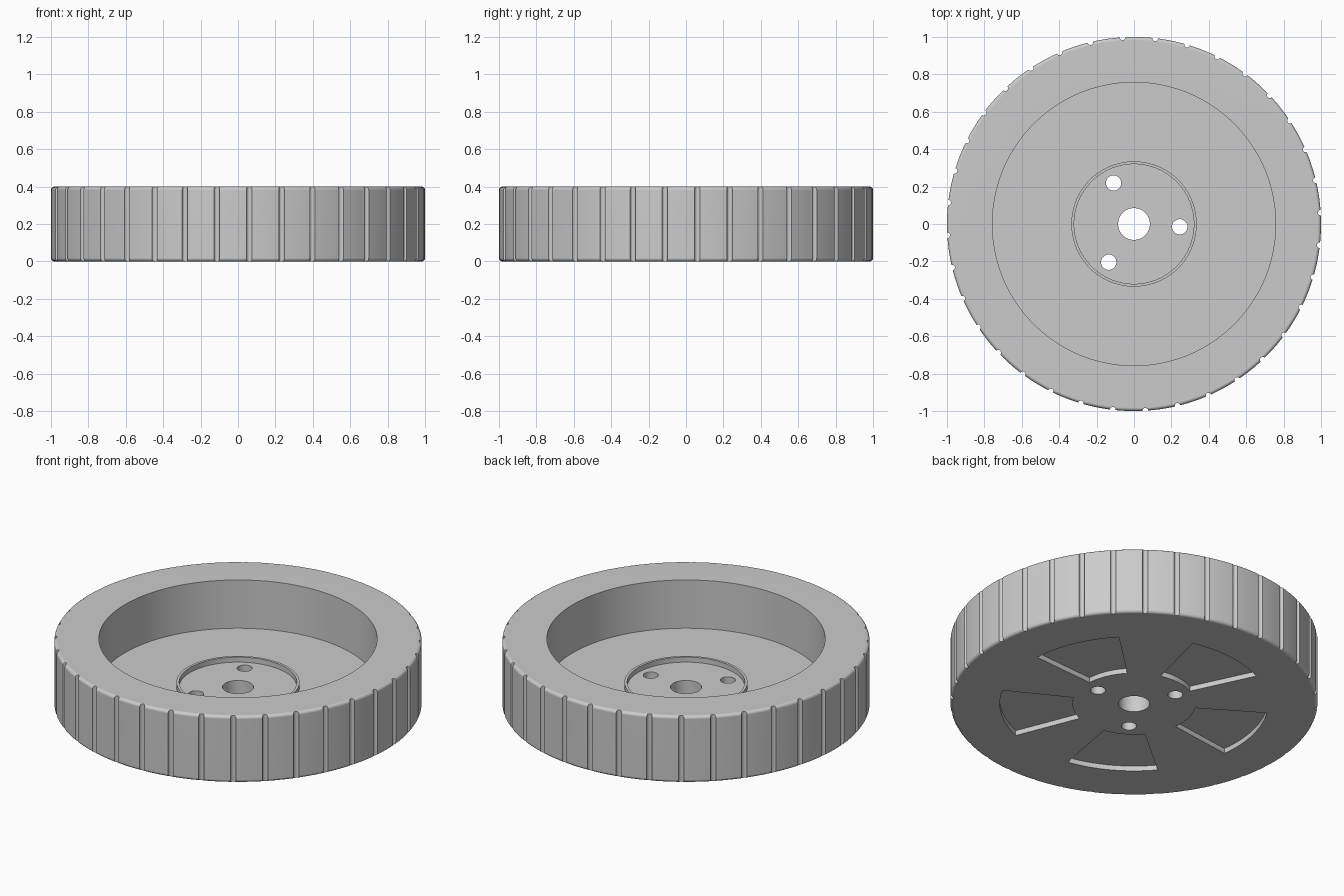
import bpy
import bmesh
from math import radians, cos, sin, pi

if "Cube" in bpy.data.objects:
    bpy.data.objects.remove(bpy.data.objects["Cube"])

HEIGHT = 0.40
FILLET = 0.018
FLOOR = 0.11
PHASE = 3.5  # angular offset of the tread grooves, degrees

grey = bpy.data.materials.new("light_grey")
grey.use_nodes = True
colour = (0.6, 0.6, 0.6, 1)
grey.diffuse_color = colour
shader = next(n for n in grey.node_tree.nodes if n.type == "BSDF_PRINCIPLED")
shader.inputs["Base Color"].default_value = colour
shader.inputs["Roughness"].default_value = 0.6


def polar(r, deg, cx=0.0, cy=0.0):
    return cx + r * cos(radians(deg)), cy + r * sin(radians(deg))


def make_object(name, bm):
    bmesh.ops.recalc_face_normals(bm, faces=bm.faces)
    mesh = bpy.data.meshes.new(name)
    bm.to_mesh(mesh)
    bm.free()
    mesh.materials.append(grey)
    obj = bpy.data.objects.new(name, mesh)
    bpy.context.collection.objects.link(obj)
    return obj


def lathe(name, profile, steps):
    bm = bmesh.new()
    verts = [bm.verts.new((r, 0, z)) for r, z in profile]
    edges = [bm.edges.new((v, verts[i - 1])) for i, v in enumerate(verts)]
    bmesh.ops.spin(bm, geom=verts + edges, cent=(0, 0, 0), axis=(0, 0, 1),
                   angle=2 * pi, steps=steps)
    bmesh.ops.remove_doubles(bm, verts=bm.verts, dist=0.0001)
    return make_object(name, bm)


def add_prism(bm, outline, z0, z1):
    low = [bm.verts.new((x, y, z0)) for x, y in outline]
    high = [bm.verts.new((x, y, z1)) for x, y in outline]
    bm.faces.new(low[::-1])
    bm.faces.new(high)
    for i in range(len(low)):
        bm.faces.new((low[i - 1], low[i], high[i], high[i - 1]))


def circle(r, cx, cy, sides):
    return [polar(r, 360 * i / sides, cx, cy) for i in range(sides)]


def sector(r_in, r_out, middle, span, steps=16):
    angles = [middle - span / 2 + span * i / steps for i in range(steps + 1)]
    return [polar(r_out, a) for a in angles] + [polar(r_in, a) for a in reversed(angles)]


# Wheel body: outer fillets, deep dish, raised hub ring and axle bore
def corner(z, start):
    return [polar(FILLET, start + 22.5 * i, 1 - FILLET, z) for i in range(5)]


profile = [(0.085, 0)]
profile += corner(FILLET, -90) + corner(HEIGHT - FILLET, 0)
profile += [(0.757, HEIGHT), (0.757, FLOOR),
            (0.335, FLOOR), (0.335, FLOOR + 0.03),
            (0.32, FLOOR + 0.03), (0.32, FLOOR), (0.085, FLOOR)]
wheel = lathe("wheel", profile, 180)

# Tread grooves, bolt holes and underside pockets
cut = bmesh.new()
for i in range(36):
    add_prism(cut, circle(0.015, *polar(1.0, PHASE + 10 * i), 16), -0.1, HEIGHT + 0.1)
for i in range(3):
    add_prism(cut, circle(0.041, *polar(0.245, -PHASE + 120 * i), 32), -0.1, FLOOR + 0.1)
for i in range(5):
    add_prism(cut, sector(0.335, 0.73, 23.7 + 72 * i, 39.7), -0.1, 0.03)
cutter = make_object("cutter", cut)
cutter.hide_render = True

bpy.ops.object.select_all(action="DESELECT")
bpy.context.view_layer.objects.active = wheel
wheel.select_set(True)
boolean = wheel.modifiers.new("cuts", "BOOLEAN")
boolean.operation = "DIFFERENCE"
boolean.solver = "EXACT"
boolean.object = cutter
bpy.ops.object.modifier_apply(modifier=boolean.name)
bpy.data.objects.remove(cutter)

# Smooth curved walls, keep the flats crisp
bpy.ops.object.shade_smooth_by_angle(angle=radians(30))
weighted = wheel.modifiers.new("clean_shading", "WEIGHTED_NORMAL")
weighted.keep_sharp = True
